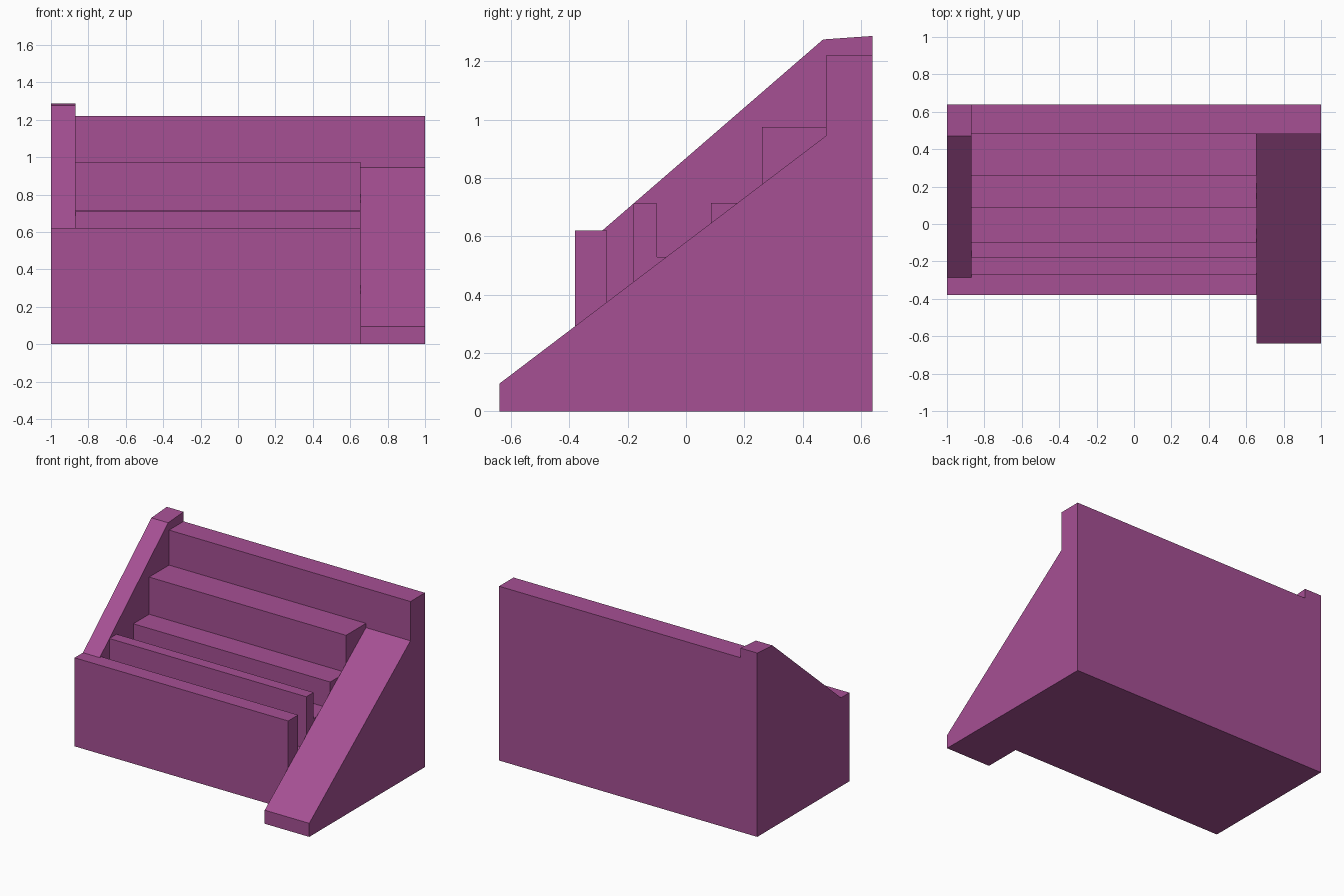
import bpy, bmesh

cube = bpy.data.objects.get("Cube")
if cube:
    bpy.data.objects.remove(cube, do_unlink=True)

purple = bpy.data.materials.new("plum purple")
colour = (0.381, 0.080, 0.296, 1)
purple.use_nodes = True
purple.diffuse_color = colour
purple.node_tree.nodes["Principled BSDF"].inputs["Base Color"].default_value = colour


def prism(name, x0, x1, profile):
    """Extrude a (y, z) side profile from x0 to x1."""
    bm = bmesh.new()
    face = bm.faces.new([bm.verts.new((x0, y, z)) for y, z in profile])
    ext = bmesh.ops.extrude_face_region(bm, geom=[face])["geom"]
    bmesh.ops.translate(bm, vec=(x1 - x0, 0, 0),
                        verts=[g for g in ext if isinstance(g, bmesh.types.BMVert)])
    bmesh.ops.recalc_face_normals(bm, faces=bm.faces)
    mesh = bpy.data.meshes.new(name)
    bm.to_mesh(mesh)
    bm.free()
    mesh.materials.append(purple)
    obj = bpy.data.objects.new(name, mesh)
    bpy.context.collection.objects.link(obj)
    return obj


back, front = 0.64, -0.38
cheek_x, ramp_x = -0.87, 0.655

# Stepped rack: front wall, slot, divider, trough and rising steps
prism("stepped_rack", cheek_x, ramp_x, [
    (front, 0), (front, 0.62), (-0.27, 0.62), (-0.27, 0.35), (-0.18, 0.35),
    (-0.18, 0.713), (-0.1, 0.713), (-0.1, 0.53), (0.085, 0.53), (0.085, 0.715),
    (0.26, 0.715), (0.26, 0.975), (0.48, 0.975), (0.48, 1.22), (back, 1.22), (back, 0)])

# Tall sloping side wall
prism("side_wall", -1, cheek_x, [
    (front, 0), (front, 0.62), (-0.287, 0.62), (0.47, 1.275), (back, 1.287), (back, 0)])

# Wide ramp on the other side, ending at the raised back wall
prism("ramp", ramp_x, 1, [
    (-0.64, 0), (-0.64, 0.095), (0.48, 0.945), (0.48, 1.22), (back, 1.22), (back, 0)])
